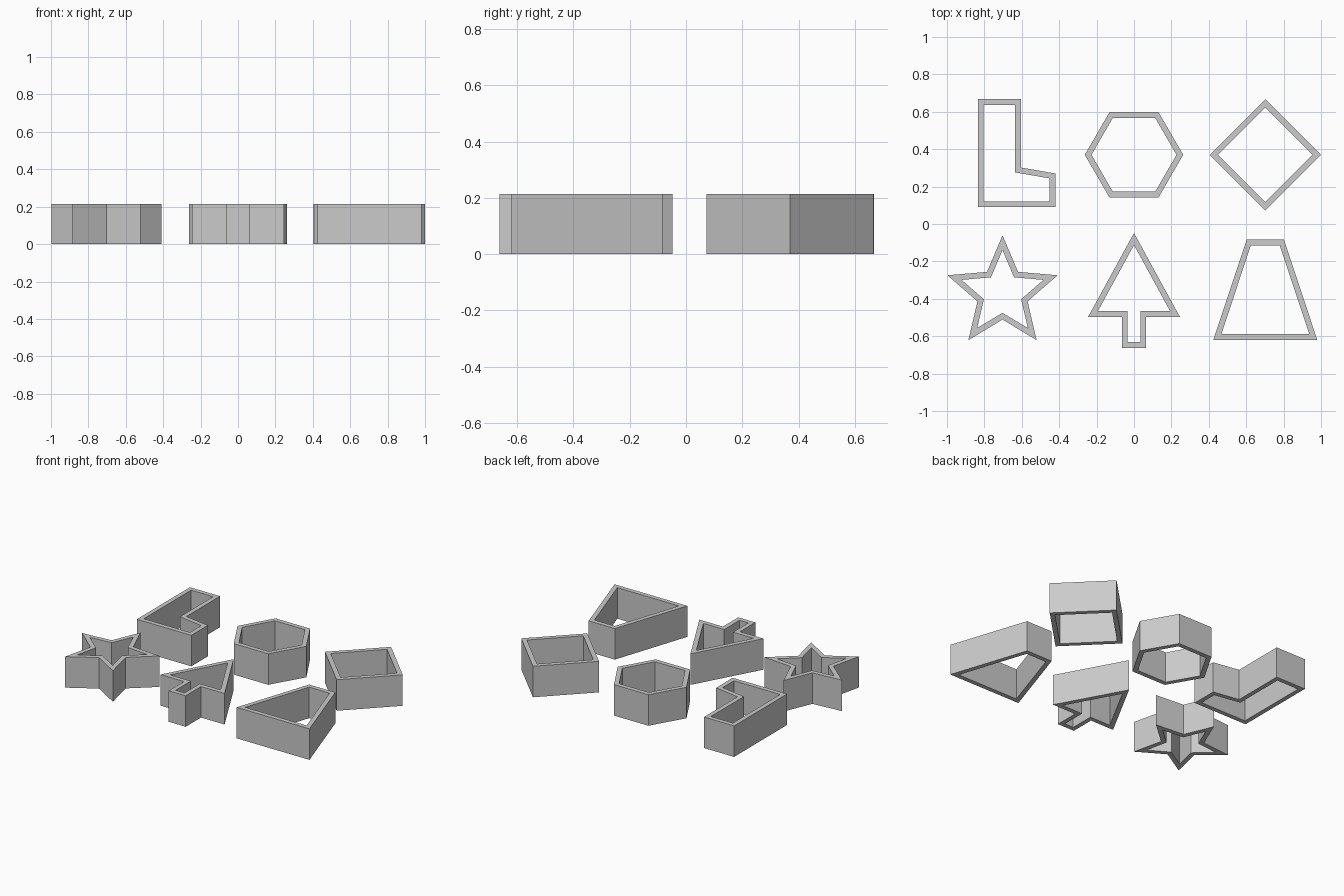
import bpy, bmesh
from math import sin, cos, radians
from mathutils import Vector

HEIGHT = 0.214
WALL = 0.031

cube = bpy.data.objects.get("Cube")
if cube:
    bpy.data.objects.remove(cube, do_unlink=True)

mat = bpy.data.materials.new("plain grey")
mat.use_nodes = True
GREY = (0.6, 0.6, 0.6, 1)
mat.diffuse_color = GREY
mat.node_tree.nodes["Principled BSDF"].inputs["Base Color"].default_value = GREY


def inset(points, d):
    """Mitred inward offset of a counter-clockwise outline."""
    result = []
    for i, p in enumerate(points):
        a = (p - points[i - 1]).normalized()
        b = (points[(i + 1) % len(points)] - p).normalized()
        na, nb = Vector((-a.y, a.x)), Vector((-b.y, b.x))
        result.append(p + (na + nb) * d / (1 + na.dot(nb)))
    return result


def cutter(name, outline):
    """Open ring wall that follows a counter-clockwise outline."""
    outer = [Vector(p) for p in outline]
    inner = inset(outer, WALL)
    bm = bmesh.new()
    # Four loops in order around the wall section
    section = [(outer, 0), (outer, HEIGHT), (inner, HEIGHT), (inner, 0)]
    loops = [[bm.verts.new((p.x, p.y, z)) for p in pts] for pts, z in section]
    n = len(outer)
    for k in range(4):
        low, high = loops[k], loops[(k + 1) % 4]
        for i in range(n):
            j = (i + 1) % n
            bm.faces.new((low[i], low[j], high[j], high[i]))
    bmesh.ops.recalc_face_normals(bm, faces=bm.faces)
    mesh = bpy.data.meshes.new(name)
    bm.to_mesh(mesh)
    bm.free()
    mesh.materials.append(mat)
    obj = bpy.data.objects.new(name, mesh)
    bpy.context.collection.objects.link(obj)


def radial(cx, cy, radii, count, start):
    """Points around a centre, cycling through the given radii."""
    out = []
    for i in range(count):
        r, a = radii[i % len(radii)], radians(start + 360 * i / count)
        out.append((cx + r * cos(a), cy + r * sin(a)))
    return out


def mirrored(cx, right_side):
    """Complete an outline from its right half, listed bottom to top."""
    left = [(-x, y) for x, y in reversed(right_side) if x > 0]
    return [(cx + x, y) for x, y in right_side + left]


# Back row
cutter("boot_cutter", [(-0.835, 0.09), (-0.42, 0.09), (-0.42, 0.27),
                       (-0.605, 0.302), (-0.605, 0.668), (-0.835, 0.668)])
cutter("hexagon_cutter", radial(0, 0.37, [0.263], 6, 0))
cutter("diamond_cutter", radial(0.702, 0.37, [0.297], 4, 0))

# Front row
cutter("star_cutter", radial(-0.703, -0.37, [0.31, 0.141], 10, 90))
cutter("tree_cutter", mirrored(0, [(0.065, -0.663), (0.065, -0.496),
                                   (0.245, -0.496), (0, -0.048)]))
cutter("trapezoid_cutter", mirrored(0.702, [(0.278, -0.62), (0.1, -0.084)]))
